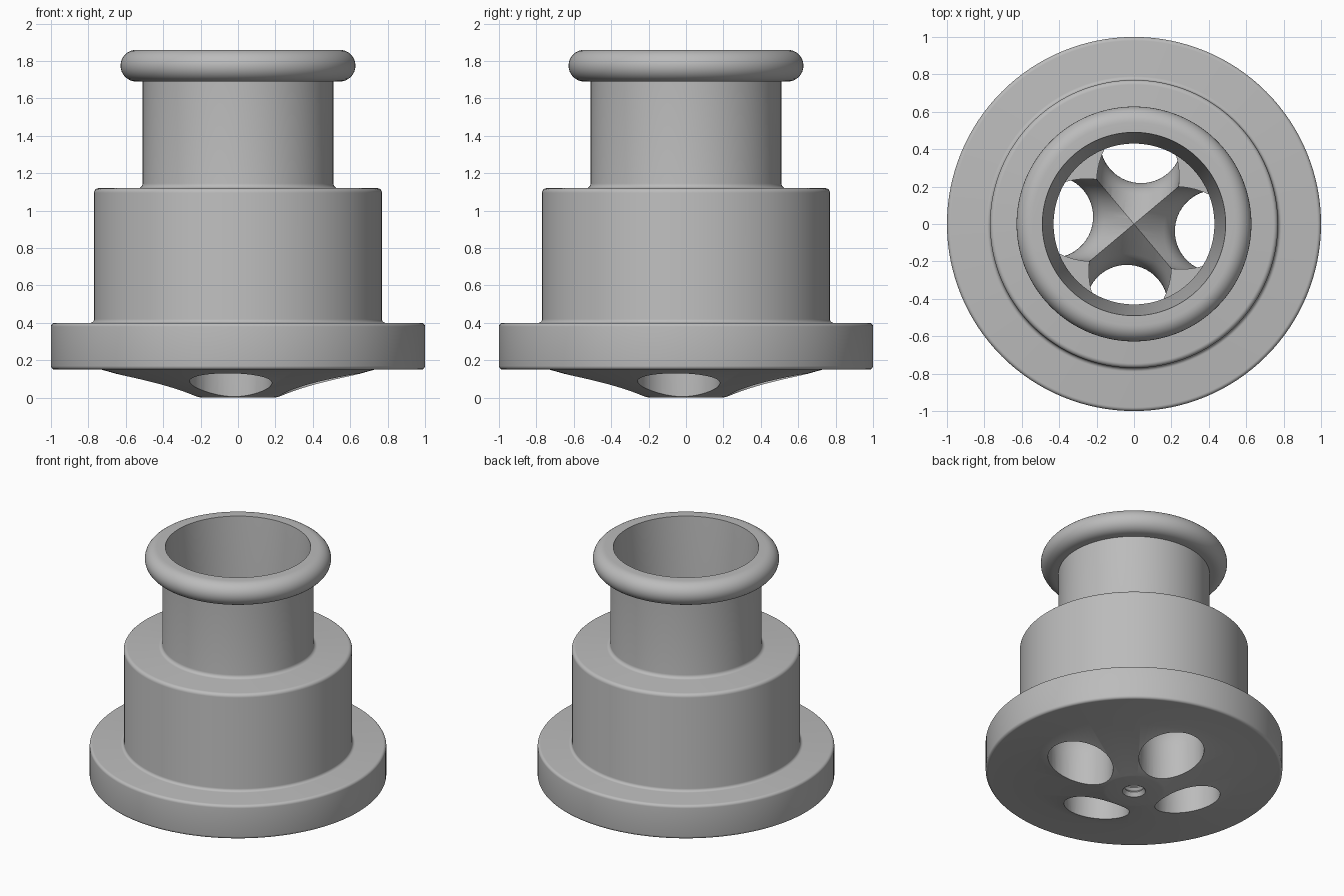
import bpy, bmesh, math
from math import cos, sin, pi, radians

if "Cube" in bpy.data.objects:
    bpy.data.objects.remove(bpy.data.objects["Cube"], do_unlink=True)

metal = bpy.data.materials.new("plain grey")
metal.use_nodes = True
GREY = (0.5, 0.5, 0.5, 1)
metal.diffuse_color = GREY
metal.node_tree.nodes["Principled BSDF"].inputs["Base Color"].default_value = GREY


def make_object(name, bm):
    bmesh.ops.recalc_face_normals(bm, faces=bm.faces)
    mesh = bpy.data.meshes.new(name)
    bm.to_mesh(mesh)
    bm.free()
    mesh.materials.append(metal)
    obj = bpy.data.objects.new(name, mesh)
    bpy.context.collection.objects.link(obj)
    return obj


def arc(r, z, radius, start, end, steps=5):
    """Profile points on a circular arc, angles in degrees."""
    angles = [radians(start + (end - start) * i / steps) for i in range(steps + 1)]
    return [(r + radius * cos(a), z + radius * sin(a)) for a in angles]


def lathe(name, profile, segments=128):
    bm = bmesh.new()
    verts = [bm.verts.new((r, 0, z)) for r, z in profile]
    edges = [bm.edges.new(pair) for pair in zip(verts, verts[1:])]
    bmesh.ops.spin(bm, geom=verts + edges, axis=(0, 0, 1), cent=(0, 0, 0),
                   angle=2 * pi, steps=segments)
    bmesh.ops.remove_doubles(bm, verts=bm.verts, dist=0.0001)
    return make_object(name, bm)


def port_cutter(name, turn, radius=0.22, sides=48):
    """Round passage: straight at the bottom, then bent inward to the axis."""
    pivot_r, pivot_z, bend = 0.02, 0.27, 0.42
    # Each station is a bend angle, with a shift along the straight ends
    stations = [(0, 0, -0.4)]
    stations += [(radians(45) * i / 8, 0, 0) for i in range(9)]
    stations.append((radians(45), -0.4, 0.4))
    bm = bmesh.new()
    rings = []
    for tilt, shift_r, shift_z in stations:
        ring = []
        for i in range(sides):
            a = 2 * pi * i / sides
            reach = bend + radius * sin(a)
            r = pivot_r + reach * cos(tilt) + shift_r
            z = pivot_z + reach * sin(tilt) + shift_z
            y = radius * cos(a)
            ring.append(bm.verts.new((r * cos(turn) - y * sin(turn),
                                      r * sin(turn) + y * cos(turn), z)))
        rings.append(ring)
    for low, high in zip(rings, rings[1:]):
        for i in range(sides):
            j = (i + 1) % sides
            bm.faces.new((low[i], low[j], high[j], high[i]))
    bm.faces.new(rings[0])
    bm.faces.new(rings[-1])
    return make_object(name, bm)


# Threaded blind hole under the centre
profile = [(0, 0.25), (0.06, 0.25)]
for i in range(6):
    top = 0.22 - i * 0.035
    profile += [(0.075, top), (0.06, top - 0.0175)]
profile += [(0.078, 0)]
# Conical underside and flange
profile += [(0.19, 0), (0.21, 0.003), (0.73, 0.15)]
profile += arc(0.98, 0.17, 0.02, -90, 0) + arc(0.98, 0.38, 0.02, 0, 90)
# Wide body, with fillets at both ends
profile += arc(0.79, 0.42, 0.02, 270, 180) + arc(0.745, 1.095, 0.025, 0, 90)
# Neck and rounded lip
profile += arc(0.535, 1.145, 0.025, 270, 180) + [(0.51, 1.69)]
profile += arc(0.543, 1.775, 0.085, -90, 90, 16)
# Tapered mouth and bore
profile += [(0.49, 1.86), (0.43, 1.0), (0.43, 0.65), (0, 0.65)]
body = lathe("stepped_nozzle_body", profile)

# Four angled passages from the bore to the underside
for k in range(4):
    cutter = port_cutter("port_cutter", radians(90 * k - 5))
    cutter.hide_render = True
    cut = body.modifiers.new("port", "BOOLEAN")
    cut.operation = "DIFFERENCE"
    cut.solver = "EXACT"
    cut.object = cutter
    bpy.context.view_layer.objects.active = body
    bpy.ops.object.modifier_apply(modifier=cut.name)
    bpy.data.objects.remove(cutter, do_unlink=True)

# Smooth shading with sharp edges kept
bpy.ops.object.select_all(action="DESELECT")
body.select_set(True)
bpy.context.view_layer.objects.active = body
bpy.ops.object.shade_smooth_by_angle(angle=radians(30))
